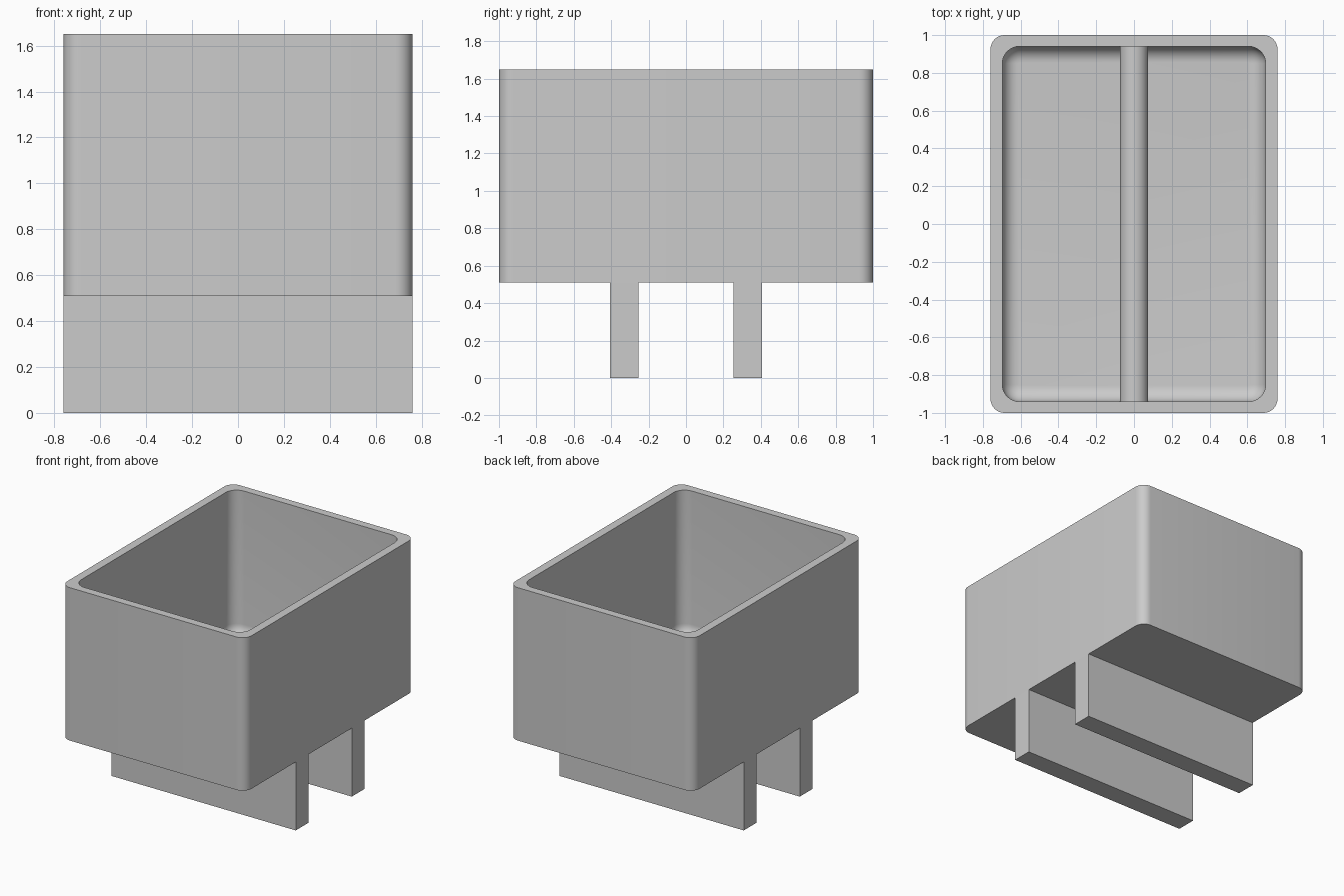
import bpy, bmesh, math

if "Cube" in bpy.data.objects:
    bpy.data.objects.remove(bpy.data.objects["Cube"])

# Single plain grey
grey = bpy.data.materials.new("plain grey")
grey.use_nodes = True
grey.diffuse_color = (0.6, 0.6, 0.6, 1)
grey.node_tree.nodes["Principled BSDF"].inputs["Base Color"].default_value = (0.6, 0.6, 0.6, 1)

HALF_X, HALF_Y = 0.76, 1.0
BASE, RIM, FLOOR = 0.51, 1.65, 0.57
IN_X, IN_Y, IN_R, FILLET = 0.697, 0.94, 0.09, 0.085


def rounded_ring(bm, hx, hy, r, z, steps=8):
    """Closed loop of vertices around a rounded rectangle."""
    ring = []
    for q, (sx, sy) in enumerate(((1, 1), (-1, 1), (-1, -1), (1, -1))):
        for i in range(steps + 1):
            a = (q + i / steps) * math.pi / 2
            ring.append(bm.verts.new((sx * (hx - r) + r * math.cos(a),
                                      sy * (hy - r) + r * math.sin(a), z)))
    return ring


def bridge(bm, a, b):
    n = len(a)
    for i in range(n):
        j = (i + 1) % n
        bm.faces.new((a[i], a[j], b[j], b[i]))


def finish(bm, name):
    bmesh.ops.recalc_face_normals(bm, faces=bm.faces)
    mesh = bpy.data.meshes.new(name)
    bm.to_mesh(mesh)
    bm.free()
    obj = bpy.data.objects.new(name, mesh)
    bpy.context.collection.objects.link(obj)
    mesh.materials.append(grey)
    bpy.ops.object.select_all(action='DESELECT')
    obj.select_set(True)
    bpy.context.view_layer.objects.active = obj
    bpy.ops.object.shade_smooth_by_angle(angle=math.radians(35))
    return obj


# Open box: outer wall, rim, inner wall, filleted floor
bm = bmesh.new()
rings = [rounded_ring(bm, HALF_X, HALF_Y, 0.075, BASE),
         rounded_ring(bm, HALF_X, HALF_Y, 0.075, RIM),
         rounded_ring(bm, IN_X, IN_Y, IN_R, RIM)]
for i in range(9):
    a = i / 8 * math.pi / 2
    d = FILLET * (1 - math.cos(a))
    rings.append(rounded_ring(bm, IN_X - d, IN_Y - d, IN_R - d,
                              FLOOR + FILLET * (1 - math.sin(a))))
for a, b in zip(rings, rings[1:]):
    bridge(bm, a, b)
bm.faces.new(rings[0])
bm.faces.new(rings[-1])
finish(bm, "open_box")

# Round-topped ridge along the middle of the floor
bm = bmesh.new()
R = 0.075
profile = [(R, FLOOR)]
profile += [(R * math.cos(i * math.pi / 16), FLOOR + R + R * math.sin(i * math.pi / 16))
            for i in range(17)]
profile.append((-R, FLOOR))
ends = [[bm.verts.new((x, y, z)) for x, z in profile] for y in (-IN_Y, IN_Y)]
bridge(bm, *ends)
for end in ends:
    bm.faces.new(end)
finish(bm, "floor_ridge")

# Two plate legs spanning the full width
for name, y in (("front_leg", -0.33), ("back_leg", 0.33)):
    bm = bmesh.new()
    bmesh.ops.create_cube(bm, size=1)
    bmesh.ops.scale(bm, vec=(2 * HALF_X, 0.15, BASE), verts=bm.verts)
    bmesh.ops.translate(bm, vec=(0, y, BASE / 2), verts=bm.verts)
    finish(bm, name)
